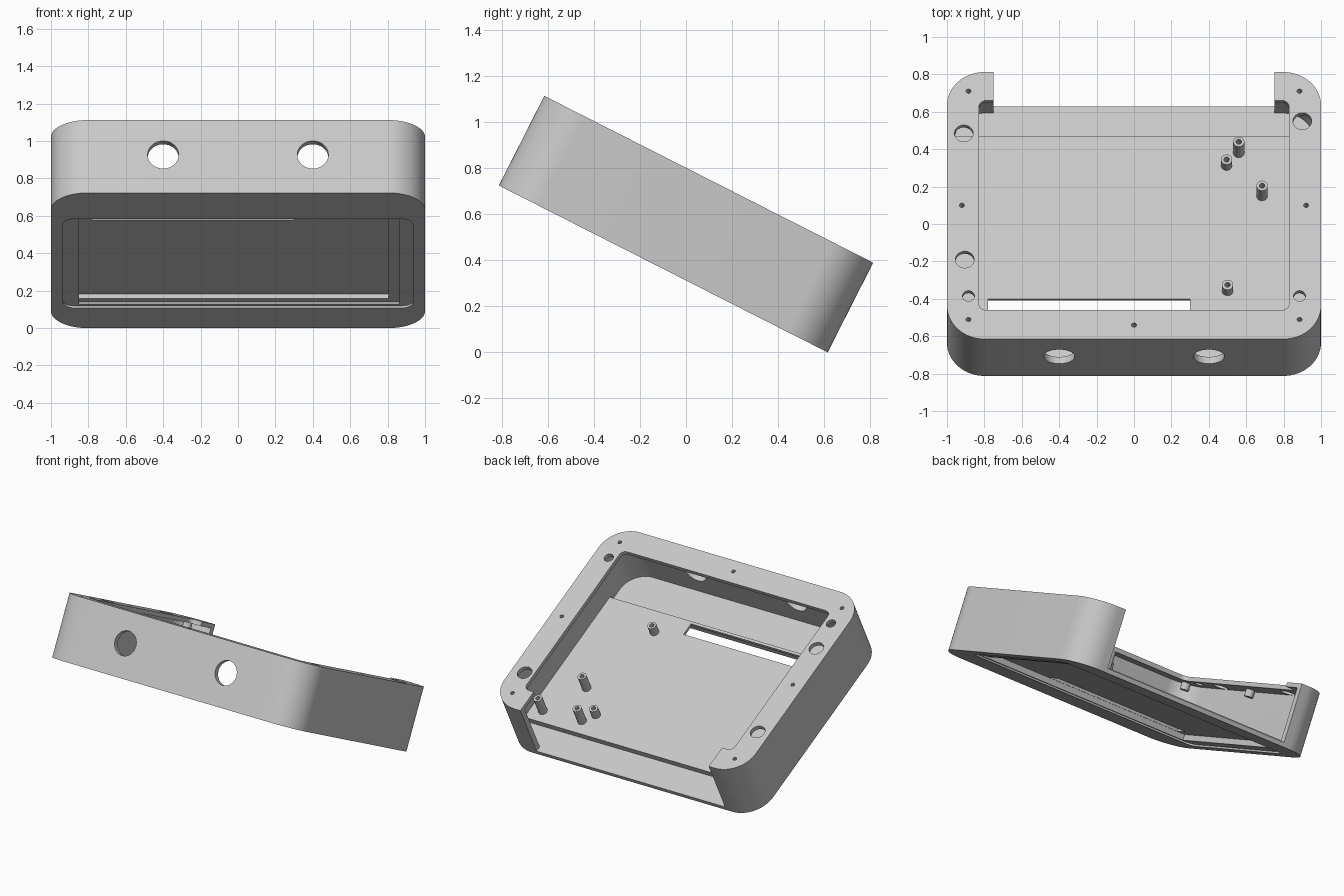
import bpy, math
from mathutils import Matrix, Vector

cube = bpy.data.objects.get("Cube")
if cube:
    bpy.data.objects.remove(cube, do_unlink=True)

grey = bpy.data.materials.new("light grey")
grey.use_nodes = True
grey.diffuse_color = (0.58, 0.58, 0.58, 1)
grey.node_tree.nodes["Principled BSDF"].inputs["Base Color"].default_value = (0.58, 0.58, 0.58, 1)

# The case is built flat, then tilted about x and lifted onto the ground
TILT = math.radians(-26.9)
HALF = 0.218
PLACE = Matrix.Translation((0, 0, 0.556)) @ Matrix.Rotation(TILT, 4, 'X')
FLOOR, DECK, RIM_UNDER = -0.188, -0.147, 0.188


def new_object(name, verts, faces):
    mesh = bpy.data.meshes.new(name)
    mesh.from_pydata(verts, [], faces)
    mesh.materials.append(grey)
    obj = bpy.data.objects.new(name, mesh)
    bpy.context.collection.objects.link(obj)
    return obj


def extrude(name, outline, z0, z1):
    n = len(outline)
    verts = [(x, y, z) for z in (z0, z1) for x, y in outline]
    faces = [list(range(n))[::-1], list(range(n, 2 * n))]
    faces += [(i, (i + 1) % n, (i + 1) % n + n, i + n) for i in range(n)]
    return new_object(name, verts, faces)


def block(name, x0, x1, y0, y1, z0, z1, r=0, seg=16):
    """Prism with a rectangular, optionally rounded, outline."""
    if r == 0:
        return extrude(name, [(x0, y0), (x1, y0), (x1, y1), (x0, y1)], z0, z1)
    pts = []
    corners = [(x1 - r, y1 - r), (x0 + r, y1 - r), (x0 + r, y0 + r), (x1 - r, y0 + r)]
    for q, (cx, cy) in enumerate(corners):
        for i in range(seg + 1):
            a = (q + i / seg) * math.pi / 2
            pts.append((cx + r * math.cos(a), cy + r * math.sin(a)))
    return extrude(name, pts, z0, z1)


def cylinder(name, x, y, r, z0, z1, n=32):
    ring = [(x + r * math.cos(2 * math.pi * i / n), y + r * math.sin(2 * math.pi * i / n))
            for i in range(n)]
    return extrude(name, ring, z0, z1)


def combine(obj, tool, operation='DIFFERENCE'):
    mod = obj.modifiers.new("cut", 'BOOLEAN')
    mod.operation, mod.solver, mod.object = operation, 'EXACT', tool
    bpy.context.view_layer.objects.active = obj
    bpy.ops.object.modifier_apply(modifier=mod.name)
    bpy.data.objects.remove(tool, do_unlink=True)


def finish(obj):
    obj.data.transform(PLACE)
    bpy.ops.object.select_all(action='DESELECT')
    obj.select_set(True)
    bpy.context.view_layer.objects.active = obj
    bpy.ops.object.shade_smooth_by_angle(angle=math.radians(30))


def on_plane(y_seen, z):
    """Distance along the case for a level position at height z in the case."""
    return (y_seen + z * math.sin(TILT)) / math.cos(TILT)


# Shell: rounded body, hollow inside, top opening and open back
case = block("case", -1, 1, -0.8, 0.8, -HALF, HALF, 0.2)
combine(case, block("cavity", -0.96, 0.96, -0.76, 0.76, FLOOR, RIM_UNDER, 0.16))
combine(case, block("top_opening", -0.83, 0.83, -0.627, 0.63, 0.1, 0.3, 0.04, 6))
combine(case, block("back_opening", -0.75, 0.75, 0.58, 0.9, FLOOR, 0.3))

# Raised deck over the shallow stepped recess in the underside
combine(case, block("deck", -0.97, 0.97, -0.49, 0.6, -0.2, DECK), 'UNION')

# Screw bosses under the rim
screws = [(s * x, y) for x, y in ((0.885, 0.71), (0.92, 0.1), (0.885, -0.51)) for s in (-1, 1)]
screws.append((0, -0.54))
screws = [(x, on_plane(y, HALF)) for x, y in screws]
for x, y in screws:
    combine(case, cylinder("boss", x, y, 0.03, 0.14, 0.2, 20), 'UNION')

# Underside recess steps
combine(case, block("recess", -0.935, 0.935, -0.49, 0.56, -0.3, -0.206, 0.06, 8))
combine(case, block("recess_step", -0.85, 0.86, -0.475, 0.537, -0.3, -0.195))
combine(case, block("recess_pocket", -0.85, 0.805, -0.475, 0.495, -0.3, -0.167))

# Cable slot through the deck
combine(case, block("cable_slot", -0.78, 0.3, -0.47, -0.375, -0.25, -0.1))

# Holes in the rim
for x, y in screws:
    combine(case, cylinder("screw_hole", x, y, 0.013, 0.12, 0.3, 16))
for x, y, r in ((-0.91, 0.485, 0.05), (0.9, 0.55, 0.05), (-0.905, -0.19, 0.05),
                (-0.885, -0.385, 0.032), (0.885, -0.385, 0.032)):
    combine(case, cylinder("rim_hole", x, on_plane(y, HALF), r, 0.1, 0.3))

# Two round holes in the front wall
for x in (-0.4, 0.4):
    drill = cylinder("front_hole", 0, 0, 0.083, -0.1, 0.1, 48)
    drill.data.transform(Matrix.Translation(Vector((x, -0.78, 0.01))) @ Matrix.Rotation(math.pi / 2, 4, 'X'))
    combine(case, drill)
finish(case)

# Hollow standoffs on the deck
for i, (x, y, h) in enumerate(((0.56, 0.44, 0.13), (0.495, 0.345, 0.07), (0.685, 0.205, 0.12),
                               (0.5, -0.325, 0.07), (0.865, 0.45, 0.13))):
    top = DECK + h
    v = on_plane(y, top)
    post = cylinder(f"standoff_{i + 1}", x, v, 0.03, DECK - 0.005, top, 24)
    combine(post, cylinder("bore", x, v, 0.015, DECK + 0.01, top + 0.1, 16))
    finish(post)
